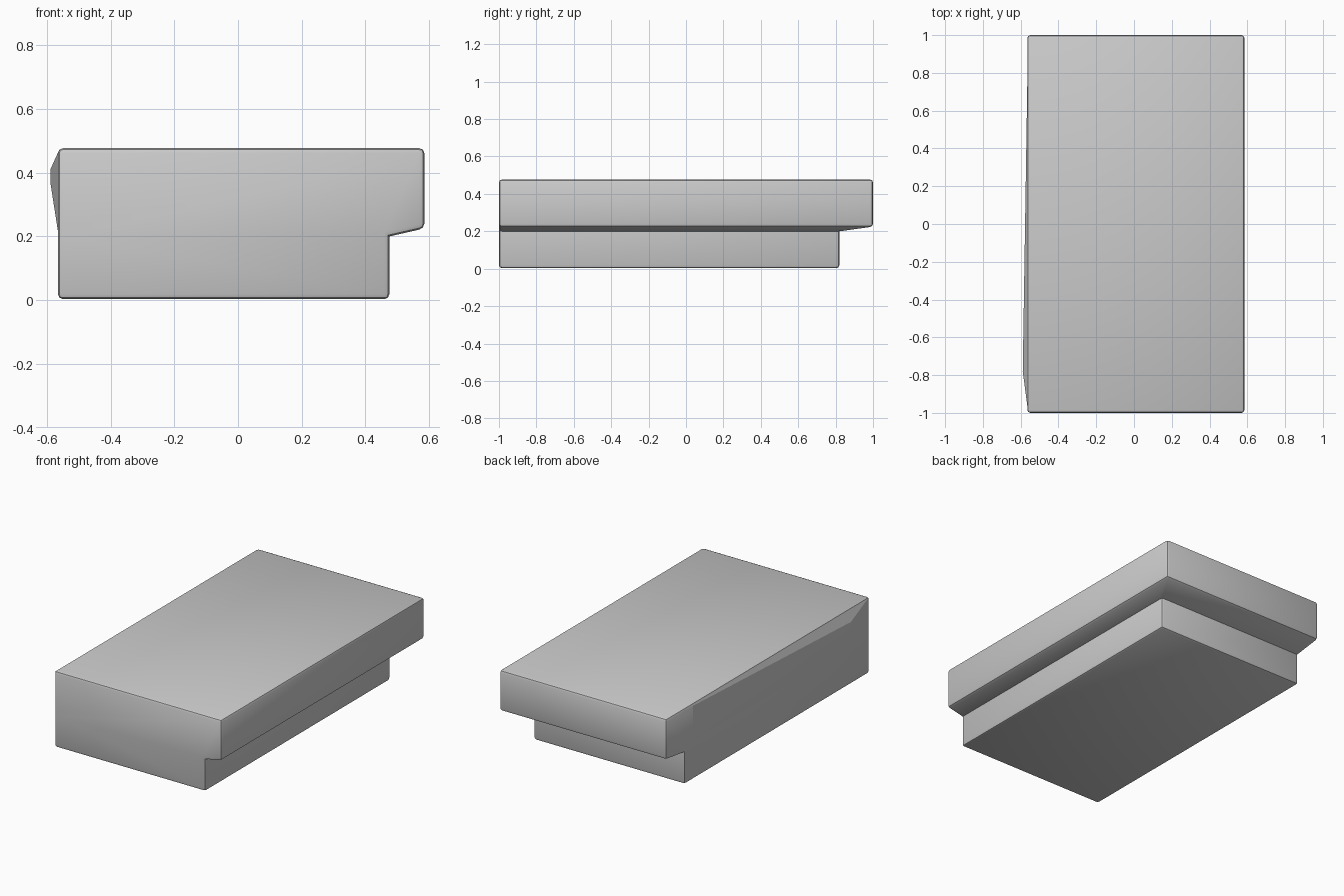
import bpy, bmesh, math

if "Cube" in bpy.data.objects:
    bpy.data.objects.remove(bpy.data.objects["Cube"])


def finish(bm, name):
    bmesh.ops.recalc_face_normals(bm, faces=bm.faces)
    mesh = bpy.data.meshes.new(name)
    bm.to_mesh(mesh)
    bm.free()
    obj = bpy.data.objects.new(name, mesh)
    bpy.context.collection.objects.link(obj)
    bpy.ops.object.select_all(action='DESELECT')
    obj.select_set(True)
    bpy.context.view_layer.objects.active = obj
    return obj


# Stepped block: stacked rectangles sharing the left and front faces
LEFT, FRONT = -0.565, -1.0
levels = [(0.475, 0.82, 0.003), (0.475, 0.82, 0.2),
          (0.585, 1.0, 0.225), (0.585, 1.0, 0.477)]
bm = bmesh.new()
rings = []
for right, back, z in levels:
    corners = [(LEFT, FRONT), (right, FRONT), (right, back), (LEFT, back)]
    rings.append([bm.verts.new((x, y, z)) for x, y in corners])
for low, high in zip(rings, rings[1:]):
    for i in range(4):
        j = (i + 1) % 4
        bm.faces.new((low[i], low[j], high[j], high[i]))
bm.faces.new(rings[0][::-1])
bm.faces.new(rings[-1])
bmesh.ops.recalc_face_normals(bm, faces=bm.faces)

# Merge the flush faces and round the outer edges only
flat = [e for e in bm.edges if e.calc_face_angle() < 0.001]
bmesh.ops.dissolve_edges(bm, edges=flat, use_verts=False)
convex = [e for e in bm.edges if e.calc_face_angle_signed() > 0.5]
bmesh.ops.bevel(bm, geom=convex, offset=0.016, segments=2, profile=0.5,
                affect='EDGES', clamp_overlap=True)
finish(bm, "stepped_block")
bpy.ops.object.shade_smooth_by_angle(angle=math.radians(30))

# Shallow faceted bulge on the left face, highest near the front
bm = bmesh.new()
base_x = LEFT + 0.004
points = [(base_x, -0.992, 0.19), (base_x, 0.99, 0.235),
          (base_x, 0.99, 0.47), (base_x, -0.992, 0.472),
          (-0.589, -0.78, 0.37), (-0.589, -0.78, 0.41)]
verts = [bm.verts.new(p) for p in points]
bmesh.ops.convex_hull(bm, input=verts)
finish(bm, "side_bulge")
